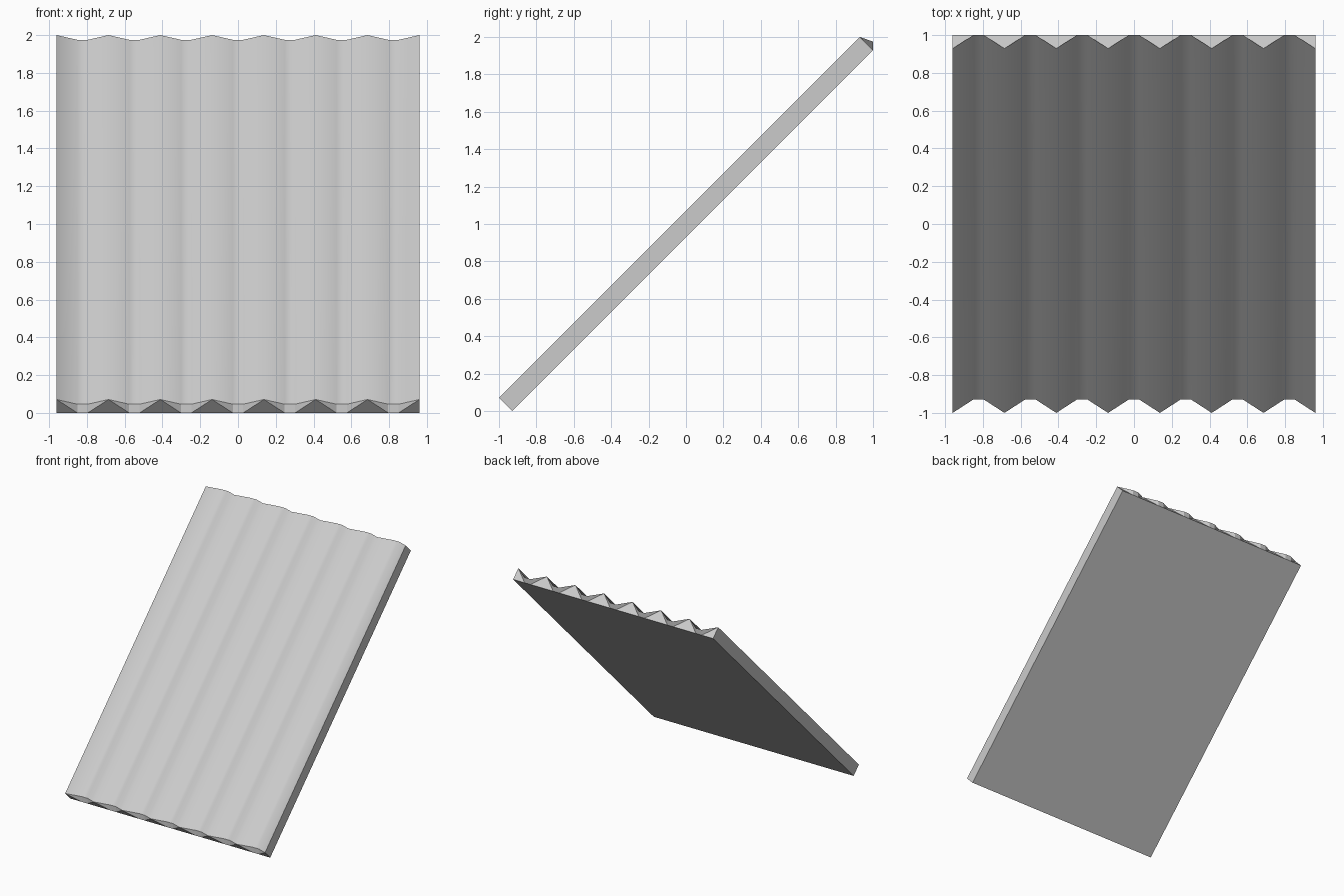
import bpy, bmesh

if "Cube" in bpy.data.objects:
    bpy.data.objects.remove(bpy.data.objects["Cube"])

WIDTH, WAVES = 1.92, 7
PITCH = WIDTH / WAVES
FLAT = PITCH / 10            # half width of the flat valley floor
RUN = 1.929                  # travel of the sheet along y and z (45 degrees)

# Cross-section at the lower end: sharp ridges with narrow flat valleys
ridge, valley = (-1.0, 0.071), (-0.929, 0.046)
base_y = -0.929
profile = []
for i in range(WAVES):
    x = -WIDTH / 2 + i * PITCH
    profile.append((x, *ridge))
    for s in (-1, 1):
        profile.append((x + PITCH / 2 + s * FLAT, *valley))
profile.append((WIDTH / 2, *ridge))

bm = bmesh.new()


def row(points, shift):
    return [bm.verts.new((x, y + shift, z + shift)) for x, y, z in points]


base = [(x, base_y, 0.0) for x, y, z in profile]
top0, top1 = row(profile, 0), row(profile, RUN)
bot0, bot1 = row(base, 0), row(base, RUN)

for i in range(len(profile) - 1):
    j = i + 1
    # Corrugated upper surface and flat underside
    bm.faces.new((top0[i], top0[j], top1[j], top1[i])).smooth = True
    bm.faces.new((bot0[i], bot1[i], bot1[j], bot0[j]))
    # End faces, folded from each ridge down to the base below the valley
    for t, b in ((top0, bot0), (top1, bot1)):
        if i % 3 == 0:
            bm.faces.new((t[i], b[j], t[j]))
            bm.faces.new((t[i], b[i], b[j]))
        elif i % 3 == 2:
            bm.faces.new((t[i], b[i], t[j]))
            bm.faces.new((t[j], b[i], b[j]))
        else:
            bm.faces.new((t[i], b[i], b[j], t[j]))

# Straight side faces
for k in (0, -1):
    bm.faces.new((top0[k], top1[k], bot1[k], bot0[k]))

bmesh.ops.recalc_face_normals(bm, faces=bm.faces)
mesh = bpy.data.meshes.new("corrugated_roof_panel")
bm.to_mesh(mesh)
bm.free()
obj = bpy.data.objects.new("corrugated_roof_panel", mesh)
bpy.context.collection.objects.link(obj)
